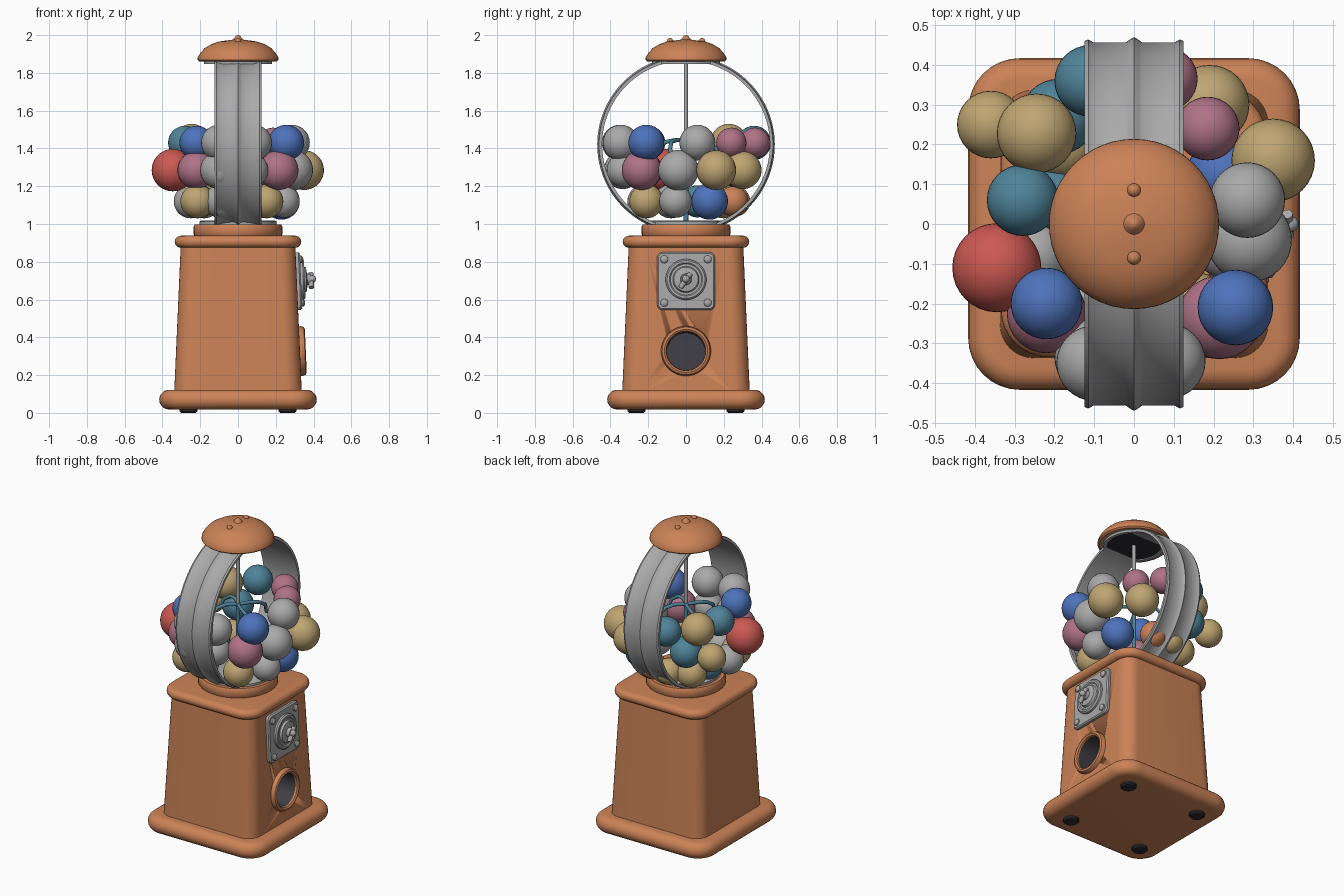
import bpy, bmesh, math
from mathutils import Matrix, Vector

if "Cube" in bpy.data.objects:
    bpy.data.objects.remove(bpy.data.objects["Cube"])


def material(name, r, g, b):
    m = bpy.data.materials.new(name)
    m.diffuse_color = (r, g, b, 1)
    m.use_nodes = True
    m.node_tree.nodes["Principled BSDF"].inputs["Base Color"].default_value = m.diffuse_color
    return m


ORANGE = material("copper orange", .60, .225, .095)
GREY = material("silver grey", .40, .40, .40)
BLACK = material("black", .025, .025, .028)
DARK = material("dark grey", .05, .05, .06)
TAN = material("tan", .52, .38, .17)
PINK = material("pink", .43, .17, .24)
BLUE = material("blue", .075, .17, .50)
TEAL = material("teal", .08, .23, .32)
RED = material("red", .60, .10, .085)


def finish(name, bm, mat, matrix=Matrix(), angle=40):
    bmesh.ops.remove_doubles(bm, verts=bm.verts, dist=1e-5)
    bmesh.ops.recalc_face_normals(bm, faces=bm.faces)
    bm.transform(matrix)
    me = bpy.data.meshes.new(name)
    bm.to_mesh(me)
    bm.free()
    me.materials.append(mat)
    for p in me.polygons:
        p.use_smooth = True
    me.set_sharp_from_angle(angle=math.radians(angle))
    ob = bpy.data.objects.new(name, me)
    bpy.context.collection.objects.link(ob)
    return ob


def bridge(bm, rings, loop=True):
    n = len(rings[0])
    for a, b in zip(rings, rings[1:]):
        for i in range(n if loop else n - 1):
            j = (i + 1) % n
            bm.faces.new((a[i], a[j], b[j], b[i]))


def spin(name, prof, mat, matrix=Matrix(), a0=0, a1=2 * math.pi, n=48, loop=False):
    """Turn a profile of (radius, height) points about the local z axis."""
    bm = bmesh.new()
    rings = []
    for k in range(n + 1):
        a = a0 + (a1 - a0) * k / n
        rings.append([bm.verts.new((r * math.cos(a), r * math.sin(a), h)) for r, h in prof])
    bridge(bm, rings, loop)
    # faces at the poles collapse to triangles
    bmesh.ops.dissolve_degenerate(bm, edges=bm.edges, dist=1e-6)
    return finish(name, bm, mat, matrix)


def loft(name, sections, mat, matrix=Matrix(), seg=8):
    """Rounded squares (height, half width, corner radius) joined and capped."""
    bm = bmesh.new()
    rings = []
    for z, h, r in sections:
        ring = []
        for q in range(4):
            cx, cy = [(1, 1), (-1, 1), (-1, -1), (1, -1)][q]
            for k in range(seg + 1):
                a = math.pi / 2 * (q + k / seg)
                ring.append(bm.verts.new((cx * (h - r) + r * math.cos(a),
                                          cy * (h - r) + r * math.sin(a), z)))
        rings.append(ring)
    bridge(bm, rings)
    bm.faces.new(rings[0])
    bm.faces.new(rings[-1])
    return finish(name, bm, mat, matrix)


def slab(name, z0, z1, half, rad):
    """Rounded square slab with a full round edge."""
    e, m = (z1 - z0) / 2, (z0 + z1) / 2
    secs = []
    for k in range(11):
        a = -math.pi / 2 + math.pi * k / 10
        inset = e * (1 - math.cos(a))
        secs.append((m + e * math.sin(a), half - inset, rad - inset))
    return loft(name, secs, ORANGE)


def ball(name, p, r, mat):
    bm = bmesh.new()
    bmesh.ops.create_uvsphere(bm, u_segments=32, v_segments=18, radius=r)
    return finish(name, bm, mat, Matrix.Translation(p), 60)


def tube(name, pts, r, mat):
    cu = bpy.data.curves.new(name, 'CURVE')
    cu.dimensions = '3D'
    cu.bevel_depth, cu.bevel_resolution, cu.use_fill_caps = r, 3, True
    sp = cu.splines.new('POLY')
    sp.points.add(len(pts) - 1)
    for q, p in zip(sp.points, pts):
        q.co = (*p, 1)
    cu.materials.append(mat)
    ob = bpy.data.objects.new(name, cu)
    bpy.context.collection.objects.link(ob)


# local z -> world x, local x -> world y, local y -> world z
SIDE = Matrix(((0, 0, 1, 0), (1, 0, 0, 0), (0, 1, 0, 0), (0, 0, 0, 1)))


def on_side(x, z):
    return Matrix.Translation((x, 0, z)) @ Matrix.Rotation(-.043, 4, 'Y') @ SIDE


# feet, base slab, tapered body, top slab, collar
for i, (sx, sy) in enumerate([(1, 1), (-1, 1), (-1, -1), (1, -1)]):
    spin(f"foot_{i + 1}", [(0, 0), (.04, 0), (.047, .008), (.047, .03), (0, .03)], BLACK,
         Matrix.Translation((sx * .262, sy * .262, 0)), n=24)
slab("base_slab", .018, .122, .417, .13)
body = loft("tapered_body", [(.10, .338, .085), (.89, .303, .085)], ORANGE)
slab("top_slab", .875, .938, .335, .12)
spin("collar", [(0, .93), (.225, .93), (.235, .945), (.235, .985), (.228, .998), (0, .998)], ORANGE)
spin("globe_seat", [(0, .99), (.205, .99), (.205, 1.012), (.195, 1.018), (0, 1.005)], GREY)

# dispensing opening: cut into the body, lined, with a raised rim
hole = on_side(.328, .327)
cutter = spin("chute_cutter", [(0, -.16), (.108, -.16), (.108, .1), (0, .1)], BLACK, hole)
cutter.hide_render = True
cutter.hide_viewport = True
cut = body.modifiers.new("chute_cut", 'BOOLEAN')
cut.operation, cut.object, cut.solver = 'DIFFERENCE', cutter, 'EXACT'
spin("chute_lining", [(0, -.15), (.102, -.15), (.102, .012)], DARK, hole)
spin("chute_rim", [(.102, -.02), (.130, -.02), (.132, .012), (.126, .026), (.114, .031),
                   (.104, .024)], ORANGE, hole, loop=True)

# coin mechanism
mech = on_side(.312, .697)
loft("coin_plate", [(-.02, .153, .03), (.014, .153, .03), (.022, .146, .024)], GREY, mech)
dial = mech @ Matrix.Translation((0, .008, 0))
spin("coin_dial", [(0, .02), (.108, .02), (.108, .034), (.1, .042), (.088, .042), (.082, .036),
                   (.07, .036), (.064, .05), (.03, .055), (.026, .075), (0, .078)], GREY, dial)
for i, (sx, sy) in enumerate([(1, 1), (-1, 1), (-1, -1), (1, -1)]):
    spin(f"plate_bolt_{i + 1}", [(.021, .02), (.02, .03), (.012, .037), (0, .039)], GREY,
         mech @ Matrix.Translation((sx * .115, sy * .115, 0)), n=20)
tube("turn_handle", [dial @ Vector(p) for p in [(.025, .03, .075), (-.03, -.045, .075)]], .014, GREY)
ball("handle_knob", dial @ Vector((0, 0, .082)), .02, GREY)

# two curved globe bands with raised edges and centre rib
band = [(.444, -.125), (.460, -.125), (.464, -.115), (.457, -.103), (.457, -.02), (.463, -.012),
        (.470, 0), (.463, .012), (.457, .02), (.457, .103), (.464, .115), (.460, .125), (.444, .125)]
pose = Matrix.Translation((0, 0, 1.42)) @ SIDE
spin("back_band", band, GREY, pose, -1.3, 1.32, 48, True)
spin("front_band", band, GREY, pose, math.pi - 1.32, math.pi + 1.3, 48, True)

# cap with knob and two studs
spin("cap", [(.19, 1.862), (.205, 1.86), (.214, 1.868), (.213, 1.882), (.2, 1.905), (.175, 1.932),
             (.14, 1.953), (.1, 1.966), (.05, 1.973), (.026, 1.976), (.016, 1.99), (.008, 1.998),
             (0, 2.0)], ORANGE)
spin("cap_ring", [(.16, 1.848), (.18, 1.848), (.18, 1.862), (.2, 1.866), (.2, 1.875),
                  (.16, 1.875)], GREY, loop=True)
spin("cap_underside", [(0, 1.855), (.165, 1.855), (.165, 1.872), (0, 1.872)], BLACK)
for s, n in ((1, "back"), (-1, "front")):
    ball(f"{n}_cap_stud", (0, s * .085, 1.967), .017, ORANGE)

# centre rod and stirring arms
tube("centre_rod", [(0, 0, 1.43), (0, 0, 1.87)], .012, GREY)
tube("lower_rod", [(0, 0, 1.0), (0, 0, 1.45)], .013, TEAL)
for i in range(4):
    a = math.pi / 4 + i * math.pi / 2
    arm = [(r * math.cos(a + t), r * math.sin(a + t), z) for r, t, z in
           [(0, 0, 1.44), (.07, .05, 1.445), (.13, .15, 1.435), (.18, .3, 1.40), (.2, .4, 1.34)]]
    tube(f"stirring_arm_{i + 1}", arm, .011, TEAL)

# candy balls in three layers: (x, y, radius, colour)
layers = {
    1.43: [(-.245, .228, .1, TAN), (-.11, .36, .09, TEAL), (-.28, .06, .09, TEAL),
           (-.22, -.2, .09, BLUE), (-.1, -.35, .095, GREY), (.085, -.345, .095, GREY),
           (.255, -.21, .095, BLUE), (.285, .06, .095, GREY), (.185, .24, .08, PINK),
           (.08, .365, .08, PINK)],
    1.285: [(-.36, .25, .085, TAN), (-.19, .27, .095, TEAL), (-.345, -.11, .112, RED),
            (-.22, -.225, .1, PINK), (-.1, -.335, .1, GREY), (.07, -.33, .09, GREY),
            (.215, -.235, .105, PINK), (.29, -.04, .107, GREY), (.35, .16, .105, TAN),
            (.19, .3, .1, TAN)],
    1.12: [(-.18, .2, .09, TAN), (-.2, .06, .085, TEAL), (-.25, -.08, .09, GREY),
           (-.215, -.21, .09, TAN), (-.09, -.22, .09, GREY), (.15, -.21, .09, TAN),
           (.24, -.055, .087, GREY), (.23, .125, .097, BLUE), (.06, .25, .08, ORANGE),
           (-.06, .26, .08, TAN)],
}
count = 0
for z, row in layers.items():
    for x, y, r, mat in row:
        count += 1
        ball(f"candy_ball_{count}", (x, y, z), r, mat)
